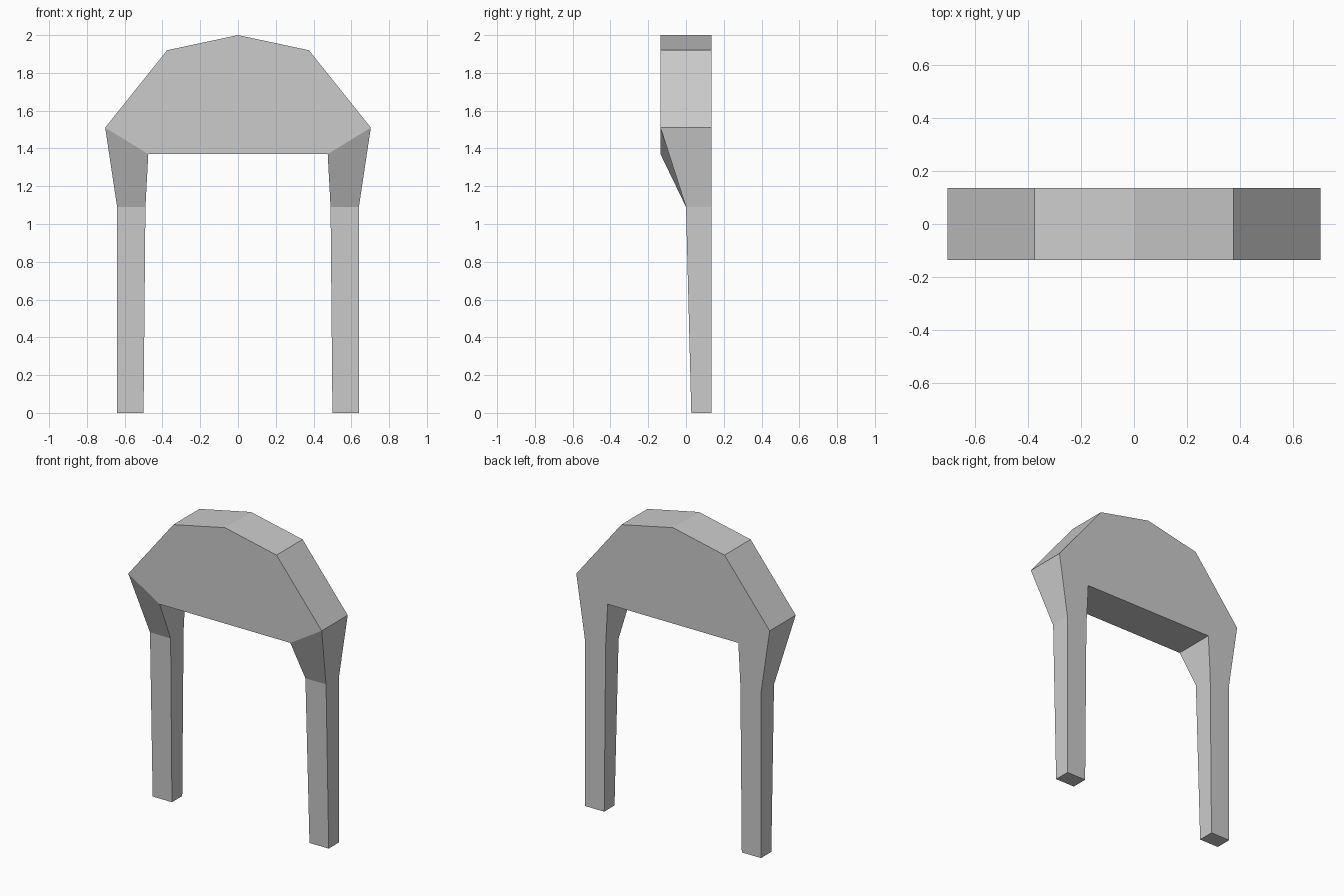
import bpy, bmesh

if "Cube" in bpy.data.objects:
    bpy.data.objects.remove(bpy.data.objects["Cube"])

D = 0.135  # half depth of the arch
# half of the arch outline (x, z), from crown down to the inner leg corner
HALF = [(0.375, 1.92), (0.703, 1.51), (0.475, 1.37)]
# leg sections below the arch: outer x, inner x, front y, z
LEG = [(0.64, 0.49, 0.0, 1.09), (0.64, 0.50, 0.028, 0.0)]

bm = bmesh.new()


def bridge(a, b):
    n = len(a)
    for i in range(n):
        j = (i + 1) % n
        bm.faces.new((a[i], a[j], b[j], b[i]))


# arch body: one outline, front and back
outline = [(0, 2.0)] + HALF + [(-x, z) for x, z in reversed(HALF)]
front = [bm.verts.new((x, -D, z)) for x, z in outline]
back = [bm.verts.new((x, D, z)) for x, z in outline]
bm.faces.new(front)
bm.faces.new(back)
for i in (0, 1, 3, 5, 6):  # edges 2 and 4 stay open for the legs
    j = (i + 1) % 7
    bm.faces.new((front[i], front[j], back[j], back[i]))

# legs: continue each open socket down to the floor
for side, outer, inner in ((1, 2, 3), (-1, 5, 4)):
    ring = [front[outer], front[inner], back[inner], back[outer]]
    for xo, xi, y, z in LEG:
        nxt = [bm.verts.new((side * x, yy, z))
               for x, yy in ((xo, y), (xi, y), (xi, D), (xo, D))]
        bridge(ring, nxt)
        ring = nxt
    bm.faces.new(ring)

bmesh.ops.recalc_face_normals(bm, faces=bm.faces)
mesh = bpy.data.meshes.new("arch_with_legs")
bm.to_mesh(mesh)
bm.free()
bpy.context.collection.objects.link(bpy.data.objects.new("arch_with_legs", mesh))
